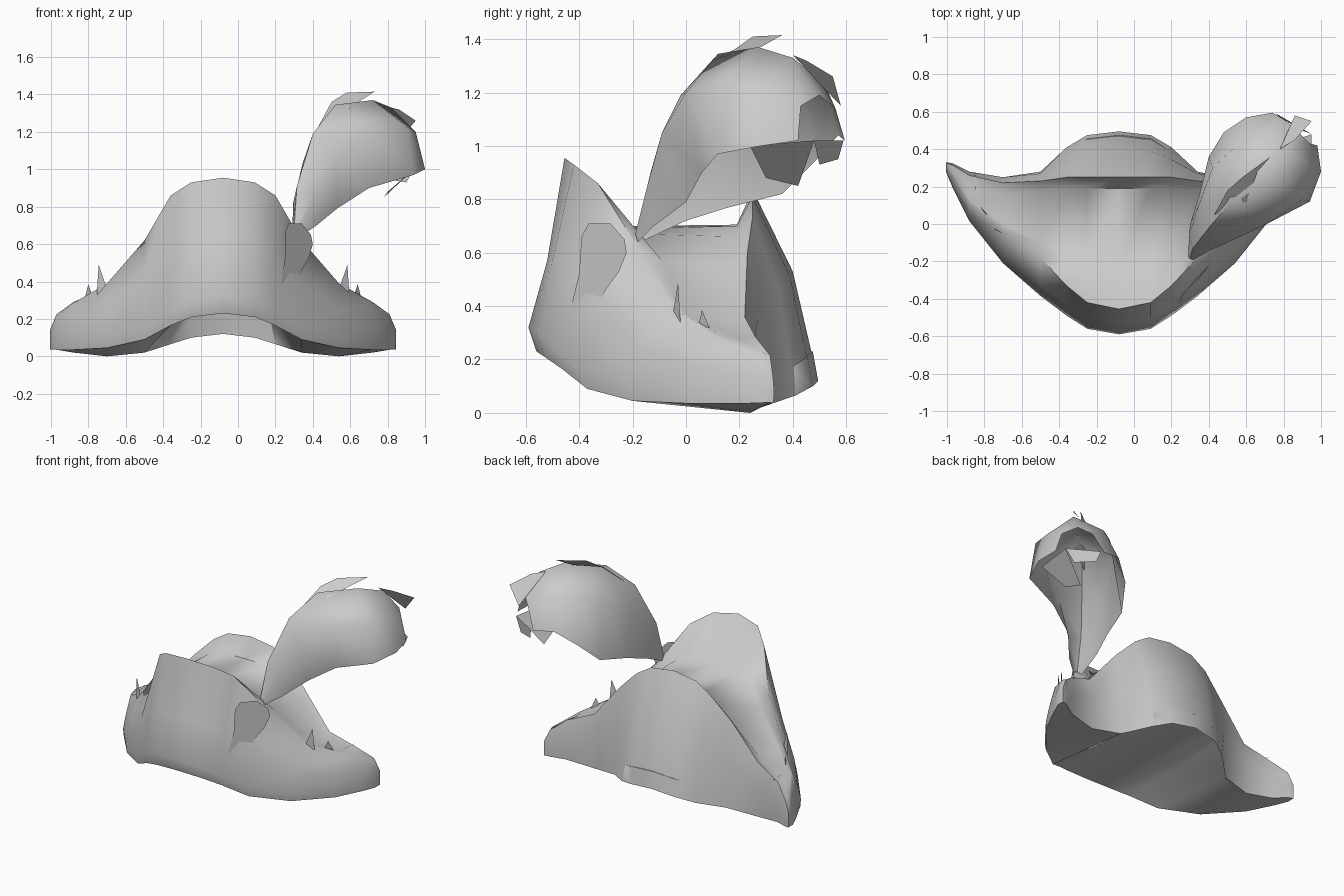
import bpy, bmesh
import math

felt = bpy.data.materials.new("grey_felt")
felt.diffuse_color = (0.6, 0.6, 0.6, 1)
CX = -0.08  # centre line of the hat


def make(name, verts, faces, smooth=40):
    me = bpy.data.meshes.new(name)
    bm = bmesh.new()
    vs = [bm.verts.new(v) for v in verts]
    for f in faces:
        bm.faces.new([vs[i] for i in f])
    bmesh.ops.remove_doubles(bm, verts=bm.verts, dist=0.0005)
    bmesh.ops.recalc_face_normals(bm, faces=bm.faces)
    bm.to_mesh(me)
    bm.free()
    me.materials.append(felt)
    ob = bpy.data.objects.new(name, me)
    bpy.context.collection.objects.link(ob)
    if smooth:
        bpy.ops.object.select_all(action='DESELECT')
        ob.select_set(True)
        bpy.context.view_layer.objects.active = ob
        bpy.ops.object.shade_smooth_by_angle(angle=math.radians(smooth))
    return ob


def loft(rows, closed):
    n = len(rows[0])
    faces = []
    for r in range(len(rows) - 1):
        for i in range(n if closed else n - 1):
            j = (i + 1) % n
            faces.append((r * n + i, r * n + j, (r + 1) * n + j, (r + 1) * n + i))
    return [p for row in rows for p in row], faces


# Hat: (y, z) sections from the front hem, over the front brim ridge,
# across the crown, over the back brim ridge and down to the back hem
hat_sections = {
    0.0: [(-.56, .23), (-.59, .32), (-.52, .57), (-.455, .955), (-.22, .70),
          (.19, .705), (.25, .835), (.40, .53), (.495, .12)],
    0.17: [(-.53, .21), (-.56, .30), (-.50, .57), (-.42, .93), (-.20, .69),
           (.19, .70), (.25, .81), (.39, .51), (.475, .10)],
    0.28: [(-.465, .165), (-.49, .24), (-.43, .52), (-.33, .86), (-.18, .67),
           (.19, .66), (.25, .74), (.345, .47), (.41, .065)],
    0.42: [(-.37, .09), (-.385, .15), (-.33, .39), (-.18, .62), (-.09, .57),
           (.18, .55), (.23, .60), (.27, .36), (.28, .02)],
    0.62: [(-.20, .045), (-.21, .10), (-.17, .24), (-.05, .39), (0, .37),
           (.16, .34), (.22, .36), (.25, .22), (.24, .0)],
    0.80: [(.02, .035), (.015, .08), (.05, .18), (.10, .285), (.13, .29),
           (.20, .28), (.26, .285), (.28, .17), (.27, .02)],
    0.89: [(.20, .035), (.195, .07), (.21, .14), (.25, .215), (.27, .225),
           (.29, .225), (.315, .215), (.325, .12), (.32, .035)],
}
# rounded tip, and a raised underside behind the back hem in the middle
hat_sections[0.925] = [(.28 + (y - .2) * .4, .04 + (z - .04) * .55)
                       for y, z in hat_sections[0.89]]
for u, sec in hat_sections.items():
    y, z = sec[-1]
    rise = max(0, sec[0][1] - z) if u < .4 else .002
    sec.append((y - .02, z + rise))

stations = sorted(hat_sections)
rows = [[(CX - u, y, z) for y, z in hat_sections[u]] for u in reversed(stations)]
rows += [[(CX + u, y, z) for y, z in hat_sections[u]] for u in stations[1:]]
verts, faces = loft(rows, True)
n = len(rows[0])
faces += [tuple(range(n)), tuple(range(len(verts) - n, len(verts)))]
make("hat", verts, faces, 62)

# Frayed spikes on both brim ends
for side, label in ((-1, "left"), (1, "right")):
    spikes = [[(.62, -.05, .36), (.665, -.03, .49), (.675, -.02, .33)],
              [(.69, .04, .30), (.72, .06, .385), (.745, .10, .29)],
              [(.72, .10, .30), (.76, .06, .30), (.775, .28, .30)]]
    for k, tri in enumerate(spikes):
        make(f"{label}_frayed_spike_{k + 1}",
             [(CX + side * u, y, z) for u, y, z in tri], [(0, 1, 2)], 0)

# Spoon-shaped holder plate lying on the front brim
outline = [(.25, .66), (.27, .71), (.34, .71), (.39, .65), (.40, .60),
           (.38, .53), (.34, .46), (.29, .32), (.225, .35), (.25, .52)]
make("feather_holder",
     [(x, -.435 + 1.15 * (x - .23) + .07 * (z - .36), z) for x, z in outline],
     [tuple(range(len(outline)))], 0)

# Feather: arched shell; each section runs from the left edge over the spine
# to the right edge, which tucks under
feather_sections = [
    [(.29, -.17, .64), (.29, -.18, .66), (.30, -.185, .68), (.32, -.19, .67), (.33, -.18, .64)],
    [(.30, .0, .72), (.295, -.06, .82), (.315, -.13, .91), (.40, -.145, .85), (.42, -.12, .70)],
    [(.35, .16, .77), (.345, .10, 1.03), (.40, -.02, 1.19), (.52, -.09, 1.05), (.53, .0, .79)],
    [(.40, .36, .82), (.42, .30, 1.20), (.52, .12, 1.345), (.71, .0, 1.20), (.70, .06, .90)],
    [(.48, .49, .95), (.55, .42, 1.26), (.72, .27, 1.37), (.90, .13, 1.23), (.94, .12, .97)],
    [(.60, .57, 1.04), (.68, .52, 1.23), (.82, .40, 1.33), (.95, .30, 1.20), (1.0, .28, 1.0)],
    [(.74, .595, 1.02), (.80, .56, 1.14), (.87, .50, 1.19), (.94, .43, 1.15), (.98, .42, 1.02)],
]
verts, faces = loft(feather_sections, False)
make("feather", verts, faces, 70)

# Loose barbs around the feather
barbs = {
    "top_barb": [(.43, .05, 1.23), (.50, .18, 1.36), (.58, .25, 1.41),
                 (.73, .36, 1.415), (.66, .28, 1.37), (.60, .12, 1.33)],
    "tip_barb": [(.78, .40, 1.34), (.86, .45, 1.32), (.95, .55, 1.26), (.86, .58, 1.15)],
    "right_barb": [(.94, .24, 1.0), (.80, .30, .88), (.78, .42, .85), (.95, .48, 1.02)],
    "end_barb": [(.95, .48, 1.02), (.90, .50, .93), (.78, .57, .95), (.76, .59, 1.02)],
}
for name, pts in barbs.items():
    make(name, pts, [tuple(range(len(pts)))], 0)
